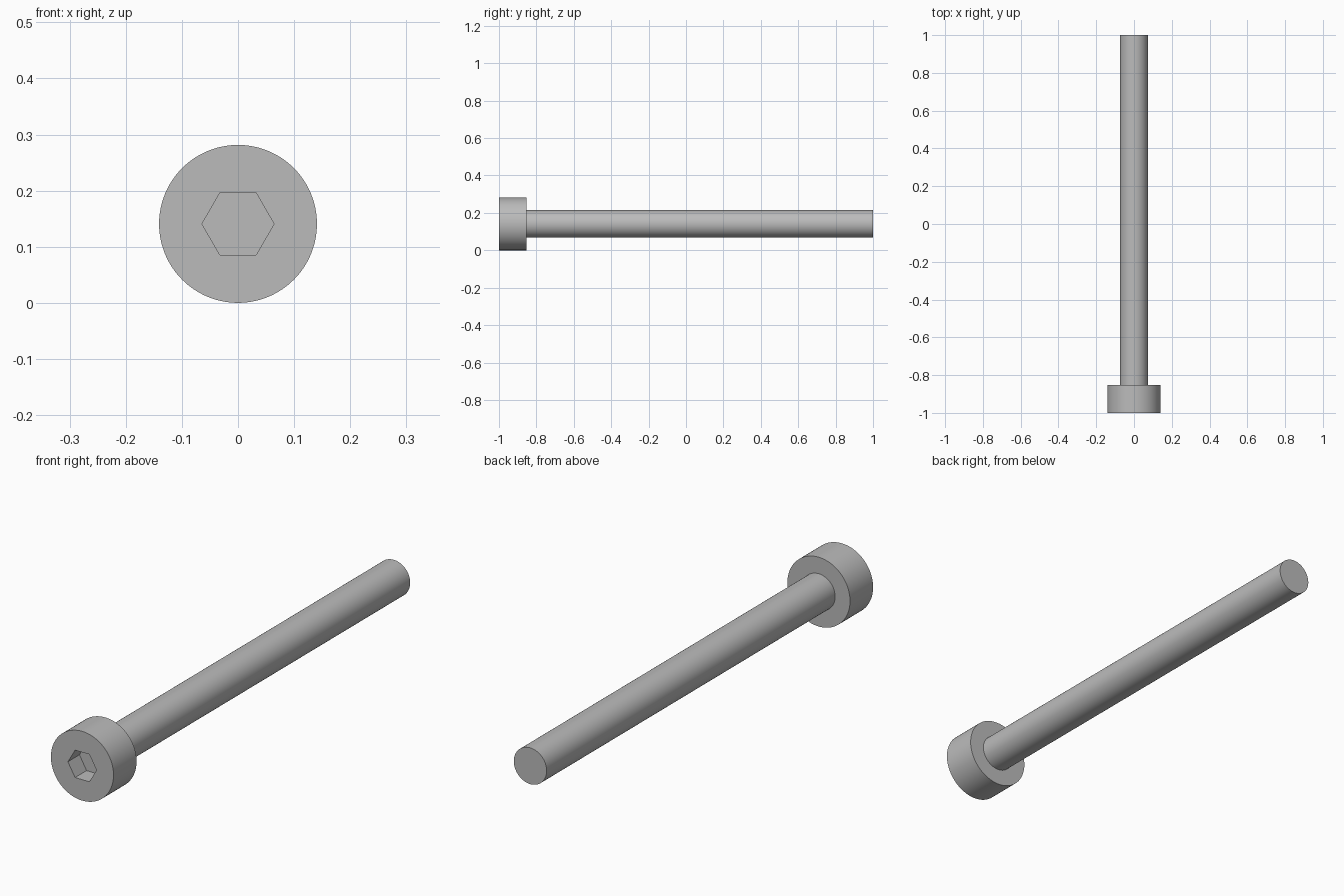
import bpy, bmesh, math

cube = bpy.data.objects.get("Cube")
if cube:
    bpy.data.objects.remove(cube, do_unlink=True)

HEAD_R, SHAFT_R, HEX_R = 0.1407, 0.0737, 0.0642
FRONT, HEAD_BACK, TIP = -1.0, -0.852, 1.0
SOCKET_FLOOR = -0.926
SIDES = 128

steel = bpy.data.materials.new("grey steel")
steel.use_nodes = True
grey = (0.5, 0.5, 0.5, 1)
steel.diffuse_color = grey
steel.node_tree.nodes["Principled BSDF"].inputs["Base Color"].default_value = grey


def ring(bm, radius, y, sides):
    """Closed loop of vertices around the screw axis."""
    angles = [math.tau * i / sides for i in range(sides)]
    return [bm.verts.new((radius * math.cos(a), y, HEAD_R + radius * math.sin(a)))
            for a in angles]


def wall(bm, a, b):
    """Quads joining two rings with equal side counts."""
    n = len(a)
    for i in range(n):
        j = (i + 1) % n
        bm.faces.new((a[i], a[j], b[j], b[i]))


def loop_edges(bm, verts):
    return [bm.edges.get((v, verts[i - 1])) for i, v in enumerate(verts)]


def finish(bm, name):
    bmesh.ops.recalc_face_normals(bm, faces=bm.faces[:])
    mesh = bpy.data.meshes.new(name)
    bm.to_mesh(mesh)
    bm.free()
    mesh.materials.append(steel)
    obj = bpy.data.objects.new(name, mesh)
    bpy.context.collection.objects.link(obj)
    bpy.ops.object.select_all(action="DESELECT")
    obj.select_set(True)
    bpy.context.view_layer.objects.active = obj
    bpy.ops.object.shade_smooth_by_angle(angle=math.radians(30))


# Cylindrical head with a hexagonal socket
bm = bmesh.new()
back = ring(bm, HEAD_R, HEAD_BACK, SIDES)
rim = ring(bm, HEAD_R, FRONT, SIDES)
mouth = ring(bm, HEX_R, FRONT, 6)
floor = ring(bm, HEX_R, SOCKET_FLOOR, 6)
wall(bm, back, rim)
wall(bm, mouth, floor)
bm.faces.new(back)
bm.faces.new(floor)
bmesh.ops.triangle_fill(bm, use_beauty=True, normal=(0, -1, 0),
                        edges=loop_edges(bm, rim) + loop_edges(bm, mouth))
finish(bm, "socket_head")

# Plain round shaft, seated slightly into the head
bm = bmesh.new()
root = ring(bm, SHAFT_R, HEAD_BACK - 0.01, SIDES)
tip = ring(bm, SHAFT_R, TIP, SIDES)
wall(bm, root, tip)
bm.faces.new(root)
bm.faces.new(tip)
finish(bm, "shaft")
